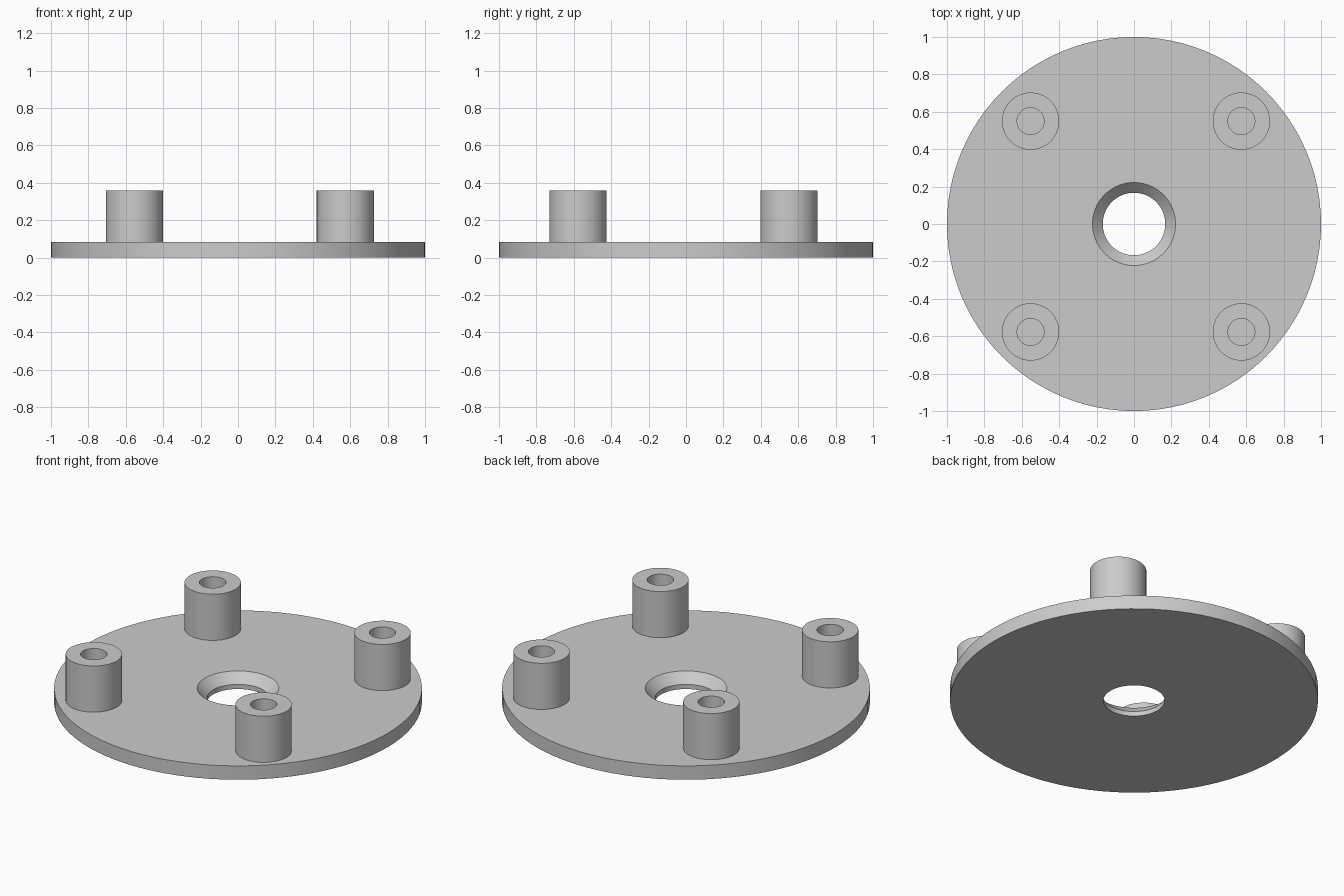
import bpy
import bmesh
import math

cube = bpy.data.objects.get("Cube")
if cube:
    bpy.data.objects.remove(cube, do_unlink=True)

SEGMENTS = 96
PLATE_TOP = 0.083
POST_TOP = 0.36

grey = bpy.data.materials.new("plain grey")
grey.use_nodes = True
colour = (0.6, 0.6, 0.6, 1)
grey.diffuse_color = colour
grey.node_tree.nodes["Principled BSDF"].inputs["Base Color"].default_value = colour


def lathe(name, profile, location=(0, 0, 0), closed=True):
    """Spin a profile of (radius, height) points about z."""
    bm = bmesh.new()
    verts = [bm.verts.new((r, 0, z)) for r, z in profile]
    edges = [bm.edges.new(pair) for pair in zip(verts, verts[1:])]
    if closed:
        edges.append(bm.edges.new((verts[-1], verts[0])))
    bmesh.ops.spin(bm, geom=verts + edges, cent=(0, 0, 0), axis=(0, 0, 1),
                   angle=math.tau, steps=SEGMENTS, use_duplicate=False)
    bmesh.ops.remove_doubles(bm, verts=bm.verts, dist=0.0001)
    bmesh.ops.recalc_face_normals(bm, faces=bm.faces)
    mesh = bpy.data.meshes.new(name)
    bm.to_mesh(mesh)
    bm.free()
    mesh.materials.append(grey)
    obj = bpy.data.objects.new(name, mesh)
    obj.location = location
    bpy.context.collection.objects.link(obj)
    bpy.ops.object.select_all(action="DESELECT")
    obj.select_set(True)
    bpy.context.view_layer.objects.active = obj
    bpy.ops.object.shade_smooth_by_angle(angle=math.radians(30))
    return obj


# Round plate with a countersunk centre hole
lathe("base_plate", [(0.167, 0), (1, 0), (1, PLATE_TOP), (0.222, PLATE_TOP),
                     (0.167, 0.028)])

# Four hollow posts, slightly off the plate centre
for side, x in (("right", -0.553), ("left", 0.574)):
    for end, y in (("front", -0.577), ("back", 0.55)):
        lathe(f"{end}_{side}_post",
              [(0.153, PLATE_TOP), (0.153, POST_TOP),
               (0.072, POST_TOP), (0.072, PLATE_TOP)],
              (x, y, 0), closed=False)
